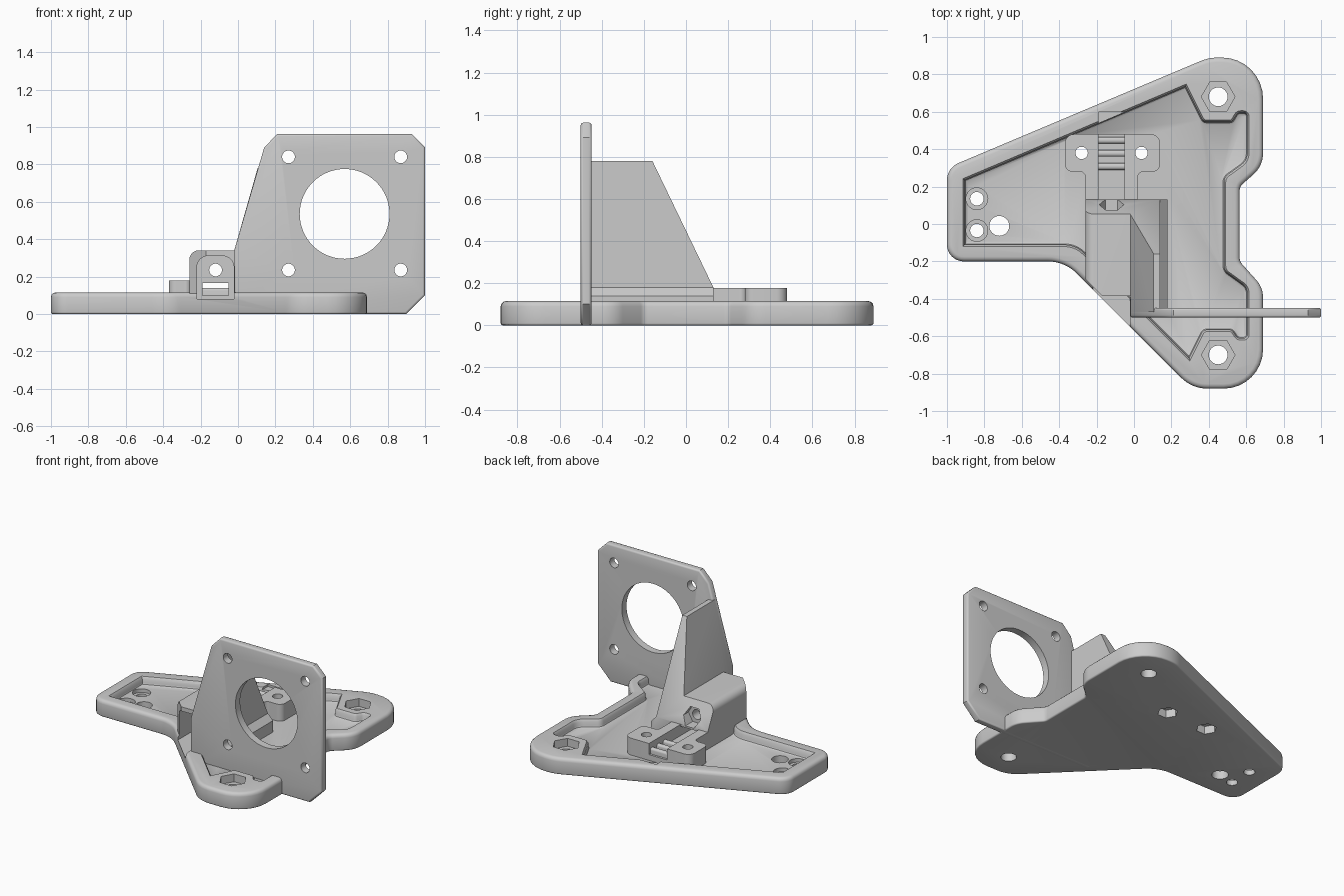
import bpy, bmesh, math
from mathutils import Vector

if "Cube" in bpy.data.objects:
    bpy.data.objects.remove(bpy.data.objects["Cube"], do_unlink=True)

grey = bpy.data.materials.new("Grey plastic")
grey.use_nodes = True
grey.diffuse_color = (0.6, 0.6, 0.6, 1)
grey.node_tree.nodes["Principled BSDF"].inputs["Base Color"].default_value = (0.6, 0.6, 0.6, 1)


def rounded(corners, steps=8):
    """Outline from (u, v) or (u, v, radius) corners."""
    out = []
    for i, c in enumerate(corners):
        p = Vector(c[:2])
        if len(c) == 2:
            out.append(p)
            continue
        a = (Vector(corners[i - 1][:2]) - p).normalized()
        b = (Vector(corners[(i + 1) % len(corners)][:2]) - p).normalized()
        half = a.angle(b) / 2
        mid = p + (a + b).normalized() * c[2] / math.sin(half)
        start = p + a * c[2] / math.tan(half) - mid
        end = p + b * c[2] / math.tan(half) - mid
        turn = math.atan2(start.x * end.y - start.y * end.x, start.dot(end))
        for k in range(steps + 1):
            t = turn * k / steps
            out.append(mid + Vector((start.x * math.cos(t) - start.y * math.sin(t),
                                     start.x * math.sin(t) + start.y * math.cos(t))))
    return out


def ngon(u, v, r, n=32):
    return [Vector((u + r * math.cos(math.tau * k / n), v + r * math.sin(math.tau * k / n)))
            for k in range(n)]


def grow(pts, d):
    """Offset a closed outline outward by d."""
    n = len(pts)
    area = sum(pts[i - 1].cross(pts[i]) for i in range(n))
    s = 1 if area > 0 else -1
    out = []
    for i, p in enumerate(pts):
        e1 = (p - pts[i - 1]).normalized()
        e2 = (pts[(i + 1) % n] - p).normalized()
        n1, n2 = Vector((e1.y, -e1.x)) * s, Vector((e2.y, -e2.x)) * s
        out.append(p + (n1 + n2) * d / (1 + n1.dot(n2)))
    return out


def soft(lo, hi, r_lo, r_hi):
    """Loft levels with a rounded edge at each end."""
    turns = [math.radians(a) for a in (0, 30, 60, 90)]
    low = [(lo + r_lo * (1 - math.cos(t)), -r_lo * (1 - math.sin(t))) for t in turns]
    high = [(hi - r_hi * (1 - math.cos(t)), -r_hi * (1 - math.sin(t))) for t in turns]
    return low + high[::-1]


def loft(name, pts, levels, axis="z"):
    """Stack an outline along an axis; levels are (position, offset)."""
    bm = bmesh.new()
    place = {"z": lambda u, v, w: (u, v, w),
             "y": lambda u, v, w: (u, w, v),
             "x": lambda u, v, w: (w, u, v)}[axis]
    rings = [[bm.verts.new(place(p.x, p.y, w)) for p in (grow(pts, d) if d else pts)]
             for w, d in levels]
    bm.faces.new(rings[0])
    bm.faces.new(rings[-1])
    n = len(pts)
    for a, b in zip(rings, rings[1:]):
        for i in range(n):
            j = (i + 1) % n
            bm.faces.new((a[i], a[j], b[j], b[i]))
    bmesh.ops.recalc_face_normals(bm, faces=bm.faces)
    me = bpy.data.meshes.new(name)
    bm.to_mesh(me)
    bm.free()
    me.materials.append(grey)
    ob = bpy.data.objects.new(name, me)
    bpy.context.collection.objects.link(ob)
    return ob


def prism(name, pts, lo, hi, axis="z"):
    return loft(name, pts, [(lo, 0), (hi, 0)], axis)


def combine(target, others, operation="DIFFERENCE"):
    bpy.context.view_layer.objects.active = target
    for other in others:
        mod = target.modifiers.new("boolean", "BOOLEAN")
        mod.operation, mod.solver, mod.object = operation, "EXACT", other
        bpy.ops.object.modifier_apply(modifier=mod.name)
        bpy.data.objects.remove(other, do_unlink=True)


def box(name, x0, x1, y0, y1, z0, z1):
    return prism(name, rounded([(x0, y0), (x1, y0), (x1, y1), (x0, y1)]), z0, z1)


# Base plate with soft edges
outline = rounded([
    (-1, 0.30, 0.1), (-1, -0.2, 0.09), (-0.37, -0.2, 0.22), (0.31, -0.88, 0.2),
    (0.69, -0.88, 0.21), (0.69, -0.34, 0.14), (0.565, -0.2, 0.05), (0.565, 0.2, 0.05),
    (0.69, 0.31, 0.15), (0.69, 0.89, 0.22), (0.40, 0.89, 0.25)])
base = loft("base_plate", outline, soft(0, 0.115, 0.01, 0.025))

# Recess that leaves a raised rim and two corner pads
recess = rounded([
    (-0.905, 0.235), (0.275, 0.735), (0.37, 0.545, 0.03), (0.525, 0.545, 0.025),
    (0.555, 0.595, 0.025), (0.605, 0.595, 0.02), (0.605, 0.34, 0.08), (0.48, 0.25, 0.05),
    (0.48, -0.25, 0.05), (0.605, -0.34, 0.06), (0.605, -0.61, 0.02), (0.555, -0.61, 0.025),
    (0.525, -0.565, 0.025), (0.37, -0.565, 0.03), (0.295, -0.715), (-0.31, -0.11, 0.15),
    (-0.905, -0.11)], 5)
combine(base, [loft("recess_cutter", recess,
                    [(0.06, -0.014), (0.066, -0.004), (0.075, 0), (0.1, 0), (0.12, 0.014)])])

# Tensioner block and gusset share one cross-section
body = prism("block", rounded([
    (-0.26, 0.02), (-0.26, 0.34, 0.05), (-0.02, 0.34), (0.105, 0.78), (0.14, 0.78),
    (0.14, 0.18), (0.18, 0.14), (0.18, 0.02)]), -0.47, 0.13, "y")
slope = rounded([(0.13, 0.18), (-0.304, 1.08), (0.5, 1.08), (0.5, 0.18)])
front = rounded([(-0.5, -0.055), (-0.17, -0.385), (-0.02, -0.385), (-0.02, -0.8), (-0.5, -0.8)])
combine(body, [prism("slope_cutter", slope, -0.5, 0.5, "x"),
               prism("front_cutter", front, -0.1, 1)])

# Belt clamp and the neck that joins it to the block
clamp = prism("clamp", rounded([
    (-0.26, 0.1), (0.02, 0.1), (0.02, 0.28, 0.03), (0.14, 0.28, 0.04), (0.14, 0.48, 0.05),
    (-0.37, 0.48, 0.05), (-0.37, 0.28, 0.04), (-0.26, 0.28, 0.03)]), 0.03, 0.178)
combine(base, [body, clamp], "UNION")

# Front chamber, belt channel, and adjuster screw with nut seat
chamber = rounded([(-0.22, 0.08), (-0.022, 0.08), (-0.022, 0.31, 0.06), (-0.22, 0.31, 0.06)])
cutters = [
    prism("chamber_cutter", chamber, -0.7, -0.02, "y"),
    box("channel_cutter", -0.19, -0.05, -0.04, 0.6, 0.1, 0.165),
    box("open_channel_cutter", -0.19, -0.05, 0.131, 0.6, 0.11, 0.3),
    prism("screw_cutter", ngon(-0.12, 0.235, 0.034), -0.1, 0.3, "y"),
    prism("nut_cutter", ngon(-0.12, 0.235, 0.066, 6), 0.05, 0.3, "y")]

# Corner mounting holes with hexagonal seats
for y in (0.68, -0.70):
    cutters += [prism("mount_hole", ngon(0.45, y, 0.05), -0.1, 0.3),
                prism("mount_seat", ngon(0.45, y, 0.09, 6), 0.06, 0.3)]
# Clamp holes with nut seats underneath
for x in (-0.28, 0.04):
    cutters += [prism("clamp_hole", ngon(x, 0.38, 0.033), -0.1, 0.3),
                prism("clamp_nut_seat", ngon(x, 0.38, 0.066, 6), -0.1, 0.055)]
# End stop holes, countersunk, and the cable hole
for y in (0.135, -0.035):
    cutters.append(loft("end_hole", ngon(-0.84, y, 0.036),
                        [(-0.1, 0), (0.035, 0), (0.035, 0.022), (0.2, 0.022)]))
cutters.append(prism("cable_hole", ngon(-0.72, -0.01, 0.053), -0.1, 0.3))
combine(base, cutters)

# Belt teeth across the channel
teeth = []
for k in range(3):
    tooth = rounded([(0.29 + k * 0.07, 0.09), (0.325 + k * 0.07, 0.09),
                     (0.325 + k * 0.07, 0.14, 0.015), (0.29 + k * 0.07, 0.14, 0.015)], 4)
    teeth.append(prism("belt_tooth_%d" % (k + 1), tooth, -0.195, -0.045, "x"))

# Motor plate with a large bore and four screw holes
plate = loft("motor_plate", rounded([
    (-0.02, 0), (-0.02, 0.34), (0.14, 0.89), (0.21, 0.962), (0.93, 0.962),
    (1, 0.892), (1, 0.1), (0.9, 0)]), soft(-0.5, -0.448, 0.012, 0.012), "y")
holes = [prism("bore", ngon(0.57, 0.535, 0.24, 64), -0.7, -0.3, "y")]
holes += [prism("motor_hole", ngon(x, z, 0.034), -0.7, -0.3, "y")
          for x in (0.27, 0.87) for z in (0.235, 0.84)]
combine(plate, holes)

# Smooth the curved faces, keep the edges sharp
for ob in [base, plate] + teeth:
    bpy.ops.object.select_all(action="DESELECT")
    ob.select_set(True)
    bpy.context.view_layer.objects.active = ob
    bpy.ops.object.shade_smooth_by_angle(angle=math.radians(35))
